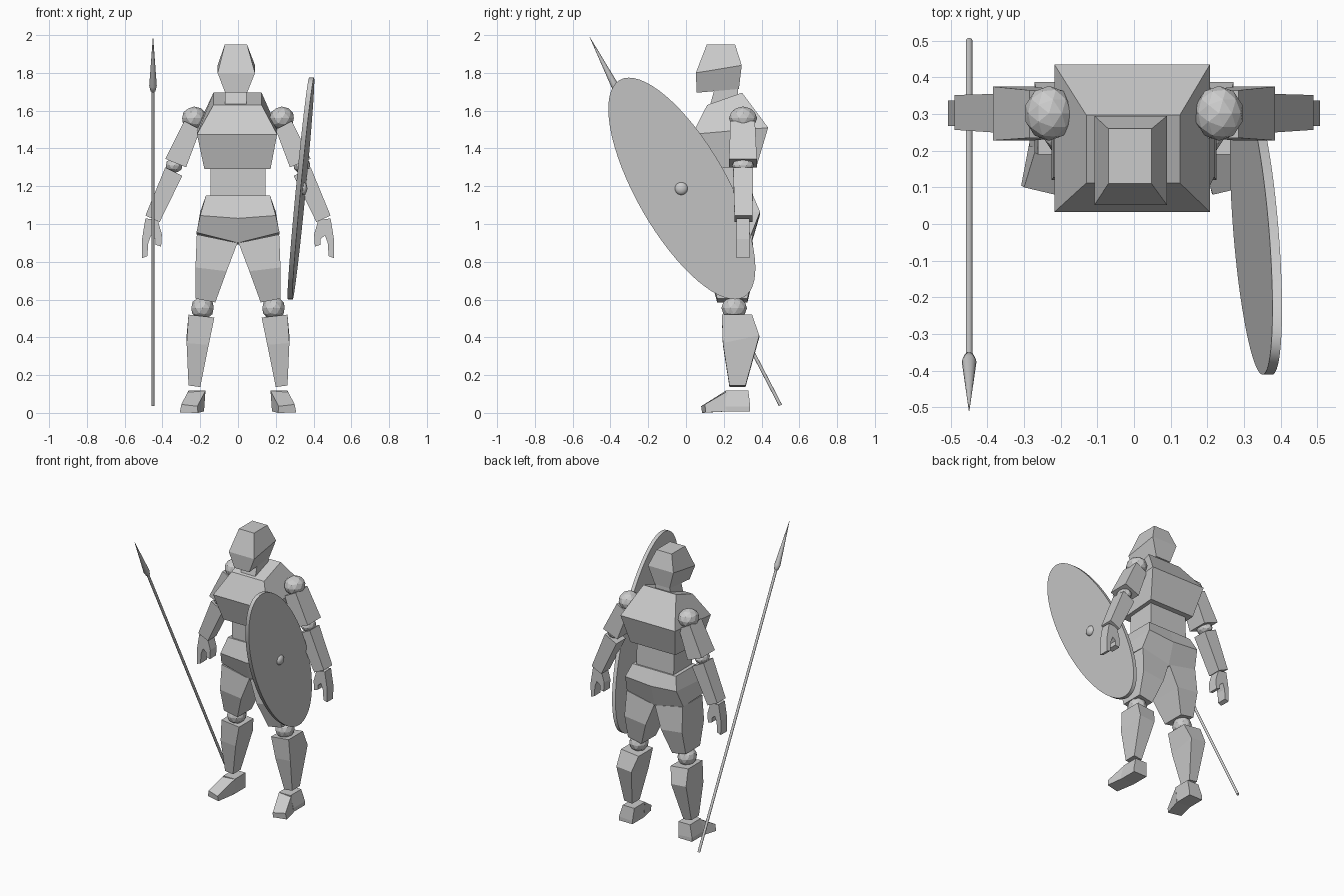
import bpy, bmesh, math
from mathutils import Vector, Matrix

if "Cube" in bpy.data.objects:
    bpy.data.objects.remove(bpy.data.objects["Cube"])

mat = bpy.data.materials.new("light grey")
mat.diffuse_color = (0.6, 0.6, 0.6, 1)
mat.use_nodes = True
mat.node_tree.nodes["Principled BSDF"].inputs["Base Color"].default_value = mat.diffuse_color


def finish(name, bm):
    bmesh.ops.recalc_face_normals(bm, faces=bm.faces[:])
    me = bpy.data.meshes.new(name)
    bm.to_mesh(me)
    bm.free()
    me.materials.append(mat)
    ob = bpy.data.objects.new(name, me)
    bpy.context.collection.objects.link(ob)
    return ob


def loft(name, rings, s=1):
    """Four-sided rings: (x0, z0, x1, z1, y front, y back, rise of back edge)."""
    bm = bmesh.new()
    loops = []
    for x0, z0, x1, z1, yf, yb, r in rings:
        pts = [(x0, yf, z0), (x1, yf, z1), (x1, yb, z1 + r), (x0, yb, z0 + r)]
        loops.append([bm.verts.new((s * x, y, z)) for x, y, z in pts])
    for a, b in zip(loops, loops[1:]):
        for i in range(4):
            j = (i + 1) % 4
            bm.faces.new((a[i], a[j], b[j], b[i]))
    bm.faces.new(loops[0])
    bm.faces.new(loops[-1])
    return finish(name, bm)


def ball(name, loc, size):
    bm = bmesh.new()
    m = Matrix.Translation(loc) @ Matrix.Diagonal((*size, 1))
    bmesh.ops.create_icosphere(bm, subdivisions=2, radius=1, matrix=m)
    return finish(name, bm)


def smooth(ob):
    bpy.ops.object.select_all(action='DESELECT')
    bpy.context.view_layer.objects.active = ob
    ob.select_set(True)
    bpy.ops.object.shade_smooth_by_angle(angle=math.radians(35))


# head, neck, chest and waist
loft("head", [(-.07, 1.95, .048, 1.95, .11, .26, 0),
              (-.108, 1.80, .09, 1.80, .052, .295, .04),
              (-.068, 1.695, .048, 1.695, .057, .28, .02)])
loft("neck", [(-.068, 1.73, .045, 1.73, .155, .275, 0),
              (-.068, 1.62, .045, 1.62, .125, .275, 0)])
loft("chest", [(-.13, 1.63, .125, 1.63, .112, .297, .065),
               (-.217, 1.475, .207, 1.475, .033, .435, .035),
               (-.178, 1.29, .172, 1.29, .09, .375, .02)])
loft("waist", [(-.145, 1.33, .145, 1.33, .14, .34, 0),
               (-.145, 1.12, .145, 1.12, .14, .345, 0)])

# paired parts
for s, side in ((-1, "left"), (1, "right")):
    loft(side + "_hip", [(0, 1.15, .17, 1.15, .13, .355, 0),
                         (0, 1.03, .20, 1.045, .09, .392, .02),
                         (0, .90, .22, .955, .13, .345, -.01)], s)
    loft(side + "_thigh", [(.003, .90, .218, .945, .13, .35, 0),
                           (.06, .75, .225, .77, .12, .365, 0),
                           (.12, .585, .225, .605, .165, .325, 0)], s)
    ball(side + "_knee", (s * .188, .255, .555), (.062, .068, .062))
    loft(side + "_shin", [(.125, .505, .262, .52, .19, .35, 0),
                          (.155, .36, .272, .37, .195, .388, .04),
                          (.20, .137, .262, .145, .23, .315, 0)], s)
    # foot, turned slightly outward
    loft(side + "_foot", [(.172, .118, .262, .118, .21, .33, 0),
                          (.18, .03, .285, .035, .21, .34, 0),
                          (.18, .008, .285, .008, .21, .34, 0)], s)
    bm = bmesh.new()
    back = [(.172, .212, .118), (.262, .225, .118), (.285, .225, .008), (.18, .212, .008)]
    toe = [(.215, .08, .035), (.30, .10, .045), (.308, .105, .002), (.212, .085, .0)]
    a, b = ([bm.verts.new((s * x, y, z)) for x, y, z in p] for p in (back, toe))
    for i in range(4):
        j = (i + 1) % 4
        bm.faces.new((a[i], a[j], b[j], b[i]))
    bm.faces.new(a)
    bm.faces.new(b)
    finish(side + "_toe", bm)

    # arm
    ball(side + "_shoulder", (s * .232, .302, 1.56), (.067, .075, .062))
    loft(side + "_upper_arm", [(.20, 1.50, .285, 1.545, .235, .365, 0),
                               (.275, 1.30, .385, 1.345, .228, .375, 0)], s)
    ball(side + "_elbow", (s * .338, .302, 1.31), (.046, .058, .04))
    loft(side + "_forearm", [(.295, 1.255, .385, 1.30, .25, .355, 0),
                             (.415, 1.01, .49, 1.045, .257, .352, 0)], s)
    # open hand: a flat outline with thumb and fingers
    outline = [(.49, 1.03), (.425, 1.02), (.403, .945), (.407, .88), (.437, .89),
               (.437, .92), (.46, .94), (.475, .90), (.48, .83), (.507, .82), (.508, .92)]
    bm = bmesh.new()
    f = bm.faces.new([bm.verts.new((s * x, .267, z)) for x, z in outline])
    new = bmesh.ops.extrude_face_region(bm, geom=[f], use_keep_orig=True)["geom"]
    bmesh.ops.translate(bm, vec=(0, .07, 0),
                        verts=[v for v in new if isinstance(v, bmesh.types.BMVert)])
    finish(side + "_hand", bm)

# spear: turned profile along the leaning shaft
foot, tip = Vector((-.45, .50, .04)), Vector((-.45, -.51, 1.99))
axis = tip - foot
L, N = axis.length, 16
rot = axis.to_track_quat('Z', 'Y')
bm = bmesh.new()
rows = []
for r, h in ((.009, 0), (.009, L - .325), (.014, L - .32), (.020, L - .29), (.0008, L)):
    rows.append([bm.verts.new(foot + rot @ Vector((r * math.cos(2 * math.pi * i / N),
                                                   r * math.sin(2 * math.pi * i / N), h)))
                 for i in range(N)])
for a, b in zip(rows, rows[1:]):
    for i in range(N):
        j = (i + 1) % N
        bm.faces.new((a[i], a[j], b[j], b[i]))
bm.faces.new(rows[0])
bm.faces.new(rows[-1])
smooth(finish("spear", bm))

# shield: oval plate leaning forward and slightly outward
th = math.radians(29.8)
bm = bmesh.new()
bmesh.ops.create_cone(bm, cap_ends=True, segments=64, radius1=1, radius2=1, depth=.026)
for v in bm.verts:
    u, w, t = v.co.x * .662, v.co.y * .24, v.co.z
    dy = w * math.cos(th) - u * math.sin(th)
    dz = u * math.cos(th) + w * math.sin(th)
    v.co = (.333 + t + .12 * dz + .05 * dy, -.022 + dy, 1.188 + dz)
smooth(finish("shield", bm))

# shield boss
bm = bmesh.new()
bmesh.ops.create_uvsphere(bm, u_segments=24, v_segments=12, radius=1,
                          matrix=Matrix.Translation((.345, -.025, 1.188))
                          @ Matrix.Diagonal((.022, .034, .034, 1)))
smooth(finish("shield_boss", bm))
